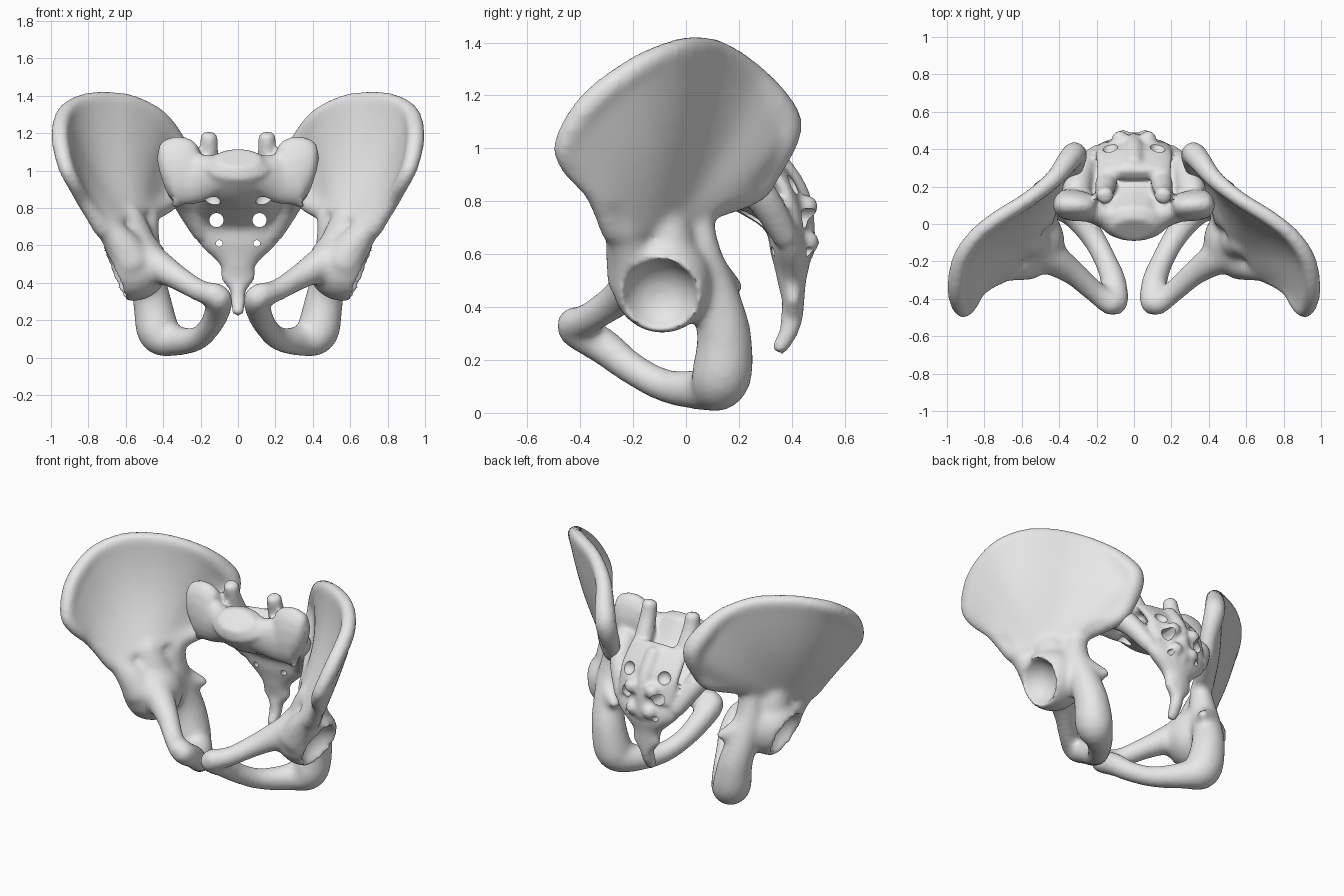
import bpy
import bmesh
import math
from mathutils import Vector, Matrix

if "Cube" in bpy.data.objects:
    bpy.data.objects.remove(bpy.data.objects["Cube"], do_unlink=True)

bone = bpy.data.materials.new("bone_grey")
bone.use_nodes = True
bone.diffuse_color = (0.8, 0.8, 0.8, 1)
bone.node_tree.nodes["Principled BSDF"].inputs["Base Color"].default_value = bone.diffuse_color


def spline(points, steps=5):
    """Smooth curve through points of any dimension."""
    result = []
    last = len(points) - 1
    for i in range(last):
        group = list(zip(points[max(i - 1, 0)], points[i], points[i + 1], points[min(i + 2, last)]))
        for k in range(steps):
            t = k / steps
            result.append(tuple(
                q + 0.5 * t * ((r - p) + t * ((2 * p - 5 * q + 4 * r - s) + t * (3 * q - p - 3 * r + s)))
                for p, q, r, s in group))
    result.append(tuple(points[last]))
    return result


def tube(bm, points, side=1, sides=16):
    """Tapered limb; each point is x, y, z, radius and an optional second radius."""
    path = spline(points)
    centres = [Vector((p[0] * side, p[1], p[2])) for p in path]
    radii = [(p[3], p[-1]) for p in path]
    span = (centres[-1] - centres[0]).normalized()
    reference = Vector((0, 1, 0)) if abs(span.x) > 0.75 else Vector((1, 0, 0))
    tangents = [(centres[min(i + 1, len(path) - 1)] - centres[max(i - 1, 0)]).normalized()
                for i in range(len(path))]
    # rounded ends
    for end, sign in ((0, -1), (-1, 1)):
        tip = centres[end] + tangents[end] * sign * 0.4 * min(radii[end])
        small = tuple(0.65 * r for r in radii[end])
        where = 0 if end == 0 else len(centres)
        direction = tangents[end]
        centres.insert(where, tip)
        radii.insert(where, small)
        tangents.insert(where, direction)
    rings = []
    for centre, (r1, r2), tangent in zip(centres, radii, tangents):
        u = (reference - tangent * reference.dot(tangent)).normalized()
        v = tangent.cross(u)
        angles = [2 * math.pi * k / sides for k in range(sides)]
        rings.append([bm.verts.new(centre + u * r1 * math.cos(a) + v * r2 * math.sin(a)) for a in angles])
    for a, b in zip(rings, rings[1:]):
        for k in range(sides):
            n = (k + 1) % sides
            bm.faces.new((a[k], a[n], b[n], b[k]))
    bm.faces.new(rings[0])
    bm.faces.new(rings[-1])


def ball(bm, centre, radius):
    bmesh.ops.create_icosphere(bm, subdivisions=3, radius=radius, matrix=Matrix.Translation(centre))


def blade(bm, crest, root_front, root_back, rows=8):
    """Curved plate fanning from a short root line out to the crest."""
    edge = spline(crest)
    sheet = bmesh.new()
    grid = []
    for i, point in enumerate(edge):
        root = root_front.lerp(root_back, i / (len(edge) - 1))
        top = Vector(point[:3])
        column = []
        for j in range(rows + 1):
            t = j / rows
            bulge = Vector((0.02, 0.03, 0)) * math.sin(math.pi * t)
            column.append(sheet.verts.new(root.lerp(top, t) + bulge))
        grid.append(column)
    for a, b in zip(grid, grid[1:]):
        for j in range(rows):
            sheet.faces.new((a[j], a[j + 1], b[j + 1], b[j]))
    sheet.normal_update()
    thickness = [0.032 + 0.036 * (1 - j / rows) ** 2 + 0.01 * (j / rows) ** 4 for j in range(rows + 1)]
    skins = []
    for sign in (1, -1):
        skins.append([[bm.verts.new(v.co + v.normal * sign * h) for v, h in zip(column, thickness)]
                      for column in grid])
    sheet.free()
    for skin in skins:
        for a, b in zip(skin, skin[1:]):
            for j in range(rows):
                bm.faces.new((a[j], a[j + 1], b[j + 1], b[j]))
    # close the rim between both skins
    rims = []
    for s in skins:
        rims.append(s[0] + [c[-1] for c in s[1:-1]] + s[-1][::-1] + [c[0] for c in s[-2:0:-1]])
    count = len(rims[0])
    for k in range(count):
        n = (k + 1) % count
        bm.faces.new((rims[0][k], rims[0][n], rims[1][n], rims[1][k]))


def make_object(name, bm):
    bmesh.ops.recalc_face_normals(bm, faces=bm.faces[:])
    mesh = bpy.data.meshes.new(name)
    bm.to_mesh(mesh)
    bm.free()
    obj = bpy.data.objects.new(name, mesh)
    bpy.context.collection.objects.link(obj)
    return obj


def add(obj, kind, **settings):
    modifier = obj.modifiers.new(kind.lower(), kind)
    for key, value in settings.items():
        setattr(modifier, key, value)


def finish(obj, cutter):
    """Bake the modifiers, drop the cutter, then colour and shade the bone."""
    graph = bpy.context.evaluated_depsgraph_get()
    baked = bpy.data.meshes.new_from_object(obj.evaluated_get(graph))
    obj.modifiers.clear()
    obj.data = baked
    bpy.data.objects.remove(cutter, do_unlink=True)
    baked.materials.clear()
    baked.materials.append(bone)
    bpy.ops.object.select_all(action="DESELECT")
    obj.select_set(True)
    bpy.context.view_layer.objects.active = obj
    bpy.ops.object.shade_smooth_by_angle(angle=math.radians(50))


# Hip bone: iliac blade with its thick crest
hip = bmesh.new()
crest = [(0.82, -0.345, 0.83, 0.04), (0.875, -0.435, 0.93, 0.04), (0.92, -0.455, 1.02, 0.045),
         (0.95, -0.36, 1.17, 0.05), (0.93, -0.2, 1.295, 0.048), (0.85, -0.07, 1.36, 0.044),
         (0.73, 0.03, 1.385, 0.042), (0.57, 0.13, 1.365, 0.042), (0.43, 0.24, 1.285, 0.05),
         (0.35, 0.34, 1.165, 0.063), (0.315, 0.375, 1.07, 0.065), (0.32, 0.31, 0.92, 0.055),
         (0.36, 0.25, 0.835, 0.05)]
root_front = Vector((0.715, -0.265, 0.68))
root_back = Vector((0.48, 0.05, 0.77))
blade(hip, crest, root_front, root_back)
tube(hip, [(*root_front, 0.055)] + crest + [(*root_back, 0.055)])

# Body of the hip bone, ischium, lower and upper branches, ischial spine
tube(hip, [(0.705, -0.25, 0.7, 0.06), (0.62, -0.21, 0.6, 0.095), (0.56, -0.19, 0.5, 0.11)])
tube(hip, [(0.59, -0.1, 0.78, 0.07), (0.57, -0.08, 0.65, 0.115), (0.54, -0.08, 0.5, 0.12)])
tube(hip, [(0.48, 0.04, 0.77, 0.06), (0.5, 0.05, 0.6, 0.085), (0.48, 0.115, 0.42, 0.095),
           (0.455, 0.145, 0.28, 0.105), (0.42, 0.13, 0.13, 0.115), (0.33, 0.07, 0.09, 0.083),
           (0.22, -0.07, 0.1, 0.065), (0.15, -0.2, 0.165, 0.062), (0.11, -0.31, 0.25, 0.07),
           (0.105, -0.425, 0.325, 0.07), (0.2, -0.37, 0.355, 0.06), (0.32, -0.265, 0.425, 0.068),
           (0.43, -0.19, 0.49, 0.09), (0.51, -0.15, 0.53, 0.11)])
tube(hip, [(0.48, 0.1, 0.52, 0.075), (0.43, 0.15, 0.49, 0.055), (0.37, 0.195, 0.475, 0.028)])

# Hip socket
ball(hip, (0.56, -0.09, 0.49), 0.19)
hip_bones = make_object("hip_bones", hip)
cup = bmesh.new()
ball(cup, (0.7, -0.1, 0.43), 0.15)
cup_cutter = make_object("socket_cutter", cup)
cup_cutter.hide_render = True
add(hip_bones, "REMESH", mode="VOXEL", voxel_size=0.016)
add(hip_bones, "BOOLEAN", operation="DIFFERENCE", object=cup_cutter)
add(hip_bones, "REMESH", mode="VOXEL", voxel_size=0.015)
add(hip_bones, "SMOOTH", factor=0.5, iterations=12)
add(hip_bones, "MIRROR", use_mirror_merge=False)
finish(hip_bones, cup_cutter)

# Sacrum and tailbone
spine = bmesh.new()
tube(spine, [(0, 0.0, 1.03, 0.18, 0.12), (0, 0.09, 0.93, 0.2, 0.11), (0, 0.23, 0.83, 0.24, 0.08),
             (0, 0.35, 0.73, 0.25, 0.065), (0, 0.395, 0.61, 0.21, 0.075), (0, 0.4, 0.5, 0.1, 0.055),
             (0, 0.405, 0.42, 0.09, 0.042), (0, 0.40, 0.36, 0.045, 0.042), (0, 0.385, 0.3, 0.04, 0.035),
             (0, 0.35, 0.24, 0.03, 0.03)])
# Back plate and median crest
tube(spine, [(0, 0.27, 0.98, 0.2, 0.045), (0, 0.37, 0.85, 0.21, 0.05), (0, 0.42, 0.7, 0.19, 0.045)])
tube(spine, [(0, 0.32, 0.97, 0.05), (0, 0.4, 0.86, 0.05), (0, 0.44, 0.76, 0.045), (0, 0.45, 0.6, 0.04)])
for side in (1, -1):
    # Wings, side masses and joint processes
    tube(spine, [(0.08, 0.03, 0.98, 0.09, 0.1), (0.22, 0.08, 0.96, 0.075, 0.14),
                 (0.32, 0.1, 0.99, 0.085, 0.195), (0.375, 0.11, 0.98, 0.08, 0.16)], side)
    tube(spine, [(0.31, 0.17, 0.92, 0.08), (0.27, 0.29, 0.81, 0.065), (0.19, 0.38, 0.66, 0.05)], side)
    tube(spine, [(0.15, 0.22, 0.98, 0.06), (0.155, 0.17, 1.1, 0.05), (0.155, 0.15, 1.185, 0.046)], side)
    ball(spine, (0.075 * side, 0.455, 0.78), 0.045)
    ball(spine, (0.06 * side, 0.46, 0.645), 0.045)
sacrum = make_object("sacrum", spine)

# Nerve openings
holes = bmesh.new()
for side in (1, -1):
    for x, z, radius in ((0.115, 0.735, 0.038), (0.1, 0.61, 0.018)):
        place = Matrix.Translation((x * side, 0.4, z)) @ Matrix.Rotation(math.pi / 2, 4, "X")
        bmesh.ops.create_cone(holes, cap_ends=True, segments=16, radius1=radius, radius2=radius,
                              depth=0.6, matrix=place)
    ball(holes, (0.14 * side, 0.08, 0.85), 0.05)
    ball(holes, (0.13 * side, 0.42, 0.87), 0.045)
hole_cutter = make_object("opening_cutter", holes)
hole_cutter.hide_render = True
add(sacrum, "REMESH", mode="VOXEL", voxel_size=0.014)
add(sacrum, "SMOOTH", factor=0.5, iterations=6)
add(sacrum, "BOOLEAN", operation="DIFFERENCE", object=hole_cutter)
finish(sacrum, hole_cutter)
